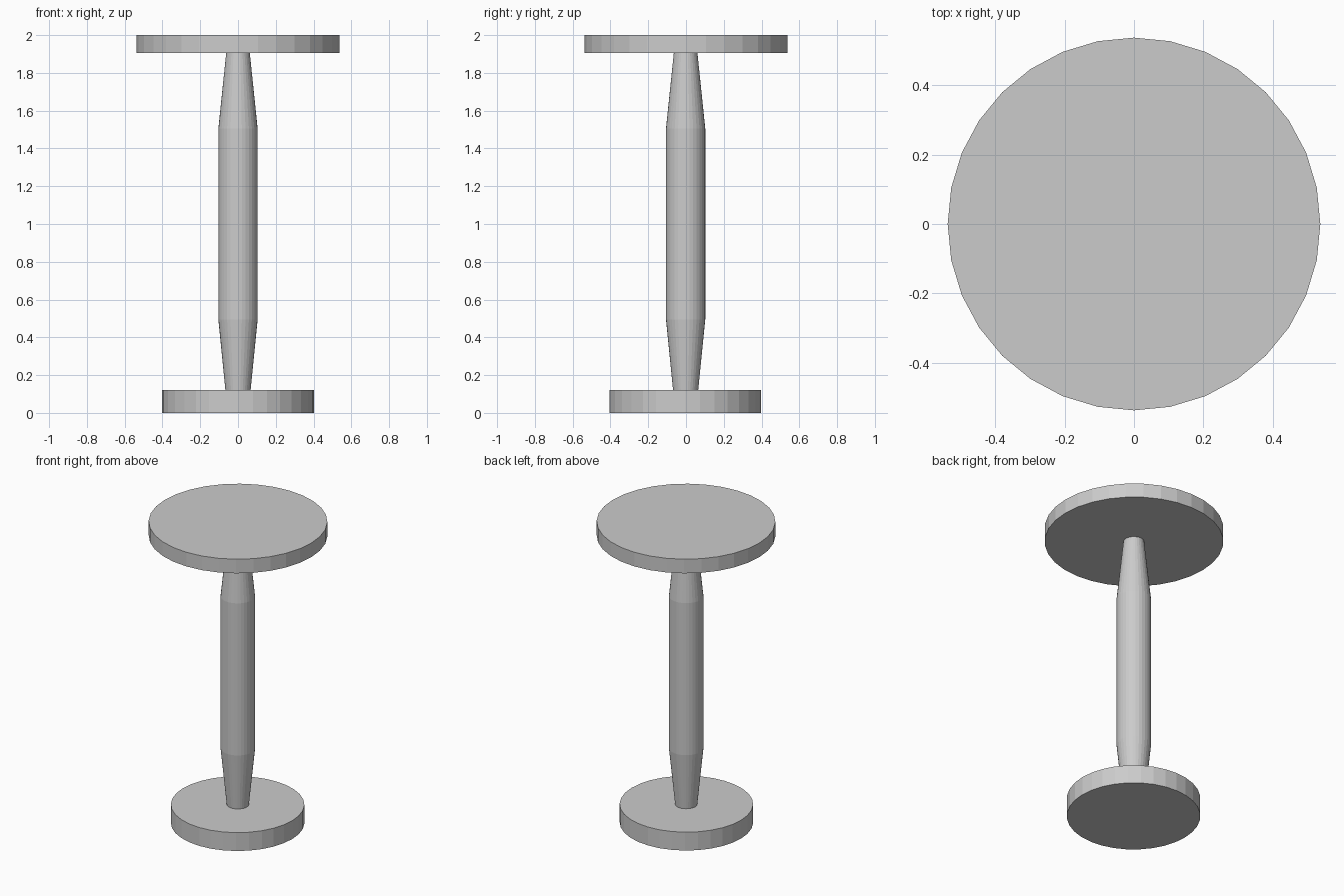
import bpy
import bmesh
import math

if "Cube" in bpy.data.objects:
    bpy.data.objects.remove(bpy.data.objects["Cube"])

SIDES = 32


def lathe(name, profile, y=0.0):
    """Closed flat-faced turned solid from (radius, z) rings, bottom to top."""
    bm = bmesh.new()
    rings = []
    for r, z in profile:
        rings.append([bm.verts.new((r * math.cos(a), r * math.sin(a) + y, z))
                      for a in (2 * math.pi * i / SIDES for i in range(SIDES))])
    for low, high in zip(rings, rings[1:]):
        for i in range(SIDES):
            j = (i + 1) % SIDES
            bm.faces.new((low[i], low[j], high[j], high[i]))
    bm.faces.new(rings[0][::-1])
    bm.faces.new(rings[-1])
    mesh = bpy.data.meshes.new(name)
    bm.to_mesh(mesh)
    bm.free()
    obj = bpy.data.objects.new(name, mesh)
    bpy.context.collection.objects.link(obj)
    return obj


# Round foot
lathe("base", [(0.402, 0.0), (0.402, 0.122)], y=-0.004)

# Post tapering towards both ends
lathe("column", [(0.066, 0.115), (0.104, 0.495), (0.104, 1.505), (0.062, 1.91)], y=-0.002)

# Round top
lathe("table_top", [(0.538, 1.906), (0.538, 2.0)])
